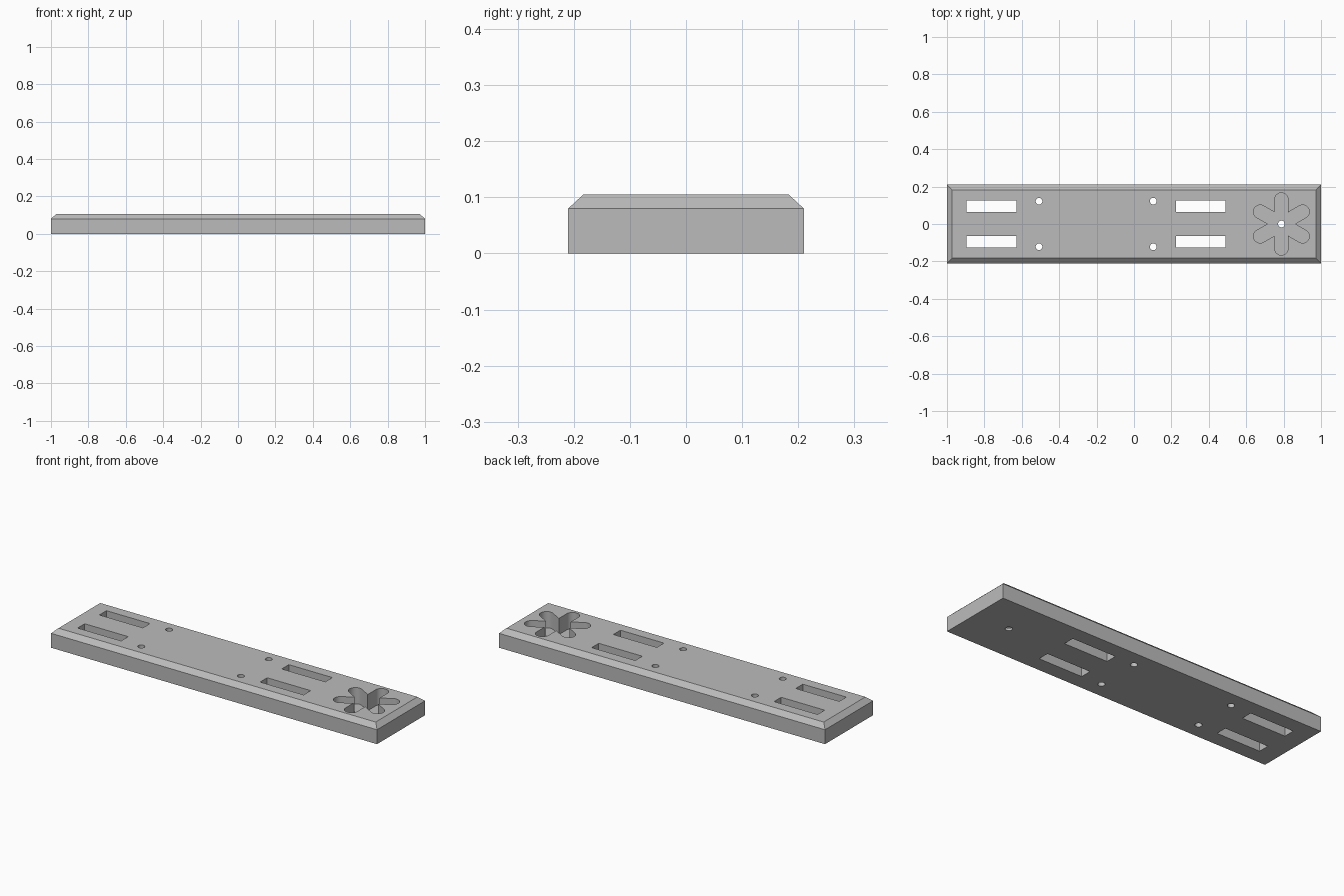
import bpy, bmesh
from math import radians, sin, cos, pi

LENGTH, WIDTH, HEIGHT = 2.0, 0.42, 0.105
CHAMFER, SHOULDER = 0.027, 0.08

cube = bpy.data.objects.get("Cube")
if cube:
    bpy.data.objects.remove(cube, do_unlink=True)

grey = bpy.data.materials.new("plain grey")
grey.use_nodes = True
colour = (0.5, 0.5, 0.5, 1)
grey.diffuse_color = colour
grey.node_tree.nodes["Principled BSDF"].inputs["Base Color"].default_value = colour


def loft(name, rings):
    """Closed solid through rings of (x, y, z) points."""
    bm = bmesh.new()
    loops = [[bm.verts.new(p) for p in ring] for ring in rings]
    n = len(loops[0])
    for low, high in zip(loops, loops[1:]):
        for i in range(n):
            j = (i + 1) % n
            bm.faces.new((low[i], low[j], high[j], high[i]))
    bm.faces.new(loops[0][::-1])
    bm.faces.new(loops[-1])
    bmesh.ops.recalc_face_normals(bm, faces=bm.faces)
    mesh = bpy.data.meshes.new(name)
    bm.to_mesh(mesh)
    bm.free()
    mesh.materials.append(grey)
    obj = bpy.data.objects.new(name, mesh)
    bpy.context.collection.objects.link(obj)
    return obj


def rect(x, y, w, d, z):
    return [(x + sx * w / 2, y + sy * d / 2, z)
            for sx, sy in ((-1, -1), (1, -1), (1, 1), (-1, 1))]


def circle(x, y, r, z, n=24):
    return [(x + r * cos(2 * pi * i / n), y + r * sin(2 * pi * i / n), z) for i in range(n)]


def star(x, y, reach, half, z):
    """Six parallel-sided arms with round tips and sharp notches."""
    points = []
    for arm in range(6):
        a = radians(30 + 60 * arm)
        outline = [(half / math_tan30, -half)]
        outline += [(reach - half + half * cos(t), half * sin(t))
                    for t in (radians(-90 + 15 * k) for k in range(13))]
        points += [(x + u * cos(a) - v * sin(a), y + u * sin(a) + v * cos(a), z)
                   for u, v in outline]
    return points


math_tan30 = sin(pi / 6) / cos(pi / 6)

# Plate with a chamfered upper edge
plate = loft("mounting_plate", [
    rect(0, 0, LENGTH, WIDTH, 0),
    rect(0, 0, LENGTH, WIDTH, SHOULDER),
    rect(0, 0, LENGTH - 2 * CHAMFER, WIDTH - 2 * CHAMFER, HEIGHT)])

# Cutters: strap slots, screw holes and the star pocket
cutters = []
for y in (-0.095, 0.095):
    for x in (-0.762, 0.357):
        cutters.append(loft("slot_cutter", [rect(x, y, 0.267, 0.062, z) for z in (-0.1, 0.2)]))
for x, y in [(x, y) for x in (-0.508, 0.103) for y in (-0.122, 0.122)] + [(0.788, 0)]:
    cutters.append(loft("hole_cutter", [circle(x, y, 0.018, z) for z in (-0.1, 0.2)]))
cutters.append(loft("star_cutter", [star(0.788, 0, 0.167, 0.036, z) for z in (0.015, 0.2)]))

bpy.context.view_layer.objects.active = plate
plate.select_set(True)
for cutter in cutters:
    cut = plate.modifiers.new("cut", "BOOLEAN")
    cut.operation = "DIFFERENCE"
    cut.solver = "EXACT"
    cut.object = cutter
    bpy.ops.object.modifier_apply(modifier=cut.name)
    bpy.data.objects.remove(cutter, do_unlink=True)
bpy.ops.object.shade_smooth_by_angle(angle=radians(20))
